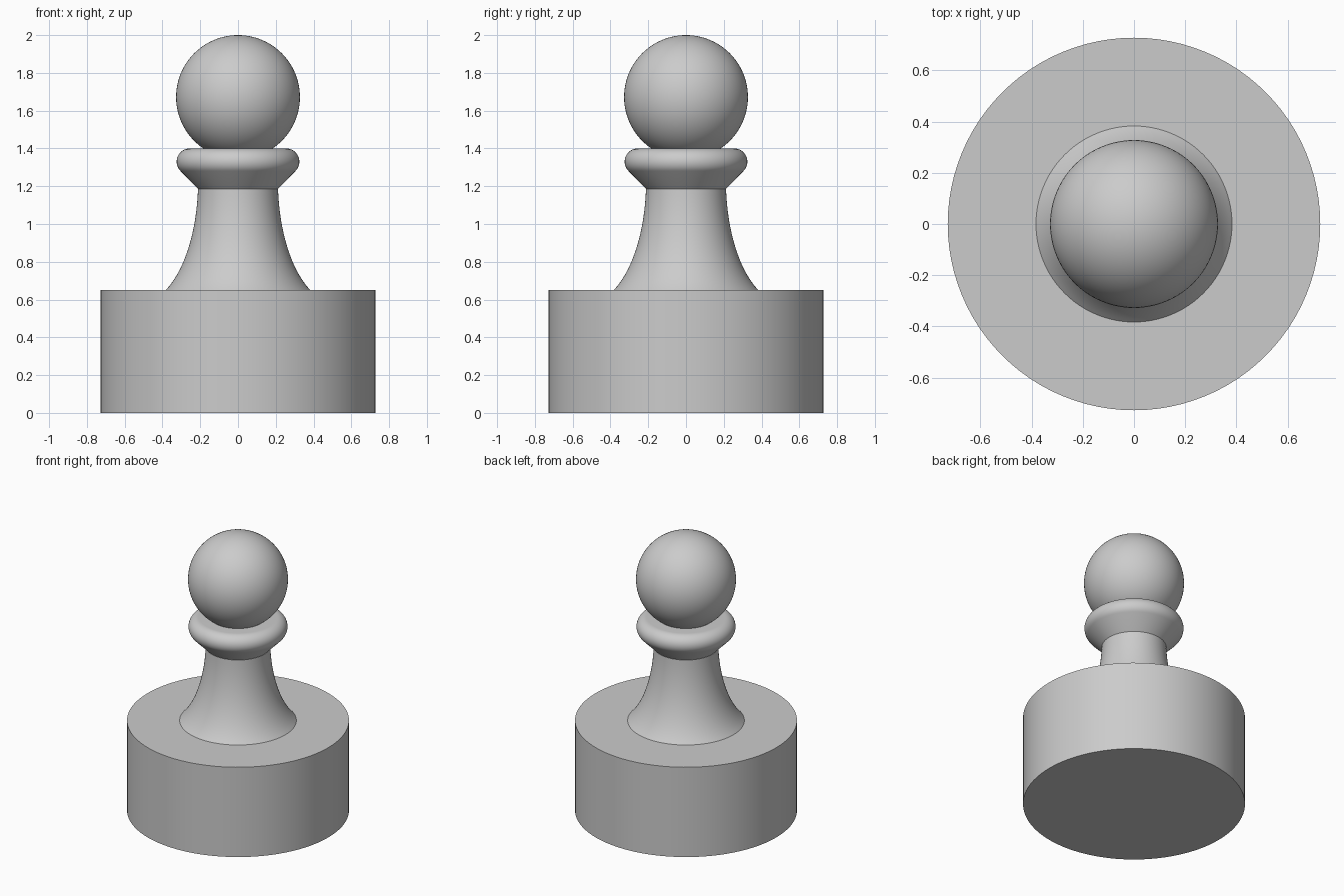
import bpy, bmesh, math
from mathutils import Vector
from mathutils.geometry import interpolate_bezier

if "Cube" in bpy.data.objects:
    bpy.data.objects.remove(bpy.data.objects["Cube"])

SEGMENTS = 96

grey = bpy.data.materials.new("plain grey")
grey.diffuse_color = (0.6, 0.6, 0.6, 1.0)
grey.use_nodes = True
grey.node_tree.nodes["Principled BSDF"].inputs["Base Color"].default_value = grey.diffuse_color


def lathe(name, profile):
    """Revolve a (radius, height) profile about the z axis."""
    bm = bmesh.new()
    verts = [bm.verts.new((r, 0, z)) for r, z in profile]
    edges = [bm.edges.new(pair) for pair in zip(verts, verts[1:])]
    bmesh.ops.spin(bm, geom=verts + edges, cent=(0, 0, 0), axis=(0, 0, 1),
                   angle=math.tau, steps=SEGMENTS, use_duplicate=False)
    bmesh.ops.remove_doubles(bm, verts=bm.verts, dist=1e-5)
    bmesh.ops.recalc_face_normals(bm, faces=bm.faces)
    mesh = bpy.data.meshes.new(name)
    bm.to_mesh(mesh)
    bm.free()
    obj = bpy.data.objects.new(name, mesh)
    bpy.context.collection.objects.link(obj)
    mesh.materials.append(grey)
    bpy.ops.object.select_all(action='DESELECT')
    obj.select_set(True)
    bpy.context.view_layer.objects.active = obj
    bpy.ops.object.shade_smooth_by_angle(angle=math.radians(30))
    return obj


# Wide drum base
lathe("base", [(0, 0), (0.728, 0), (0.728, 0.65), (0, 0.65)])

# Flared stem, steep at the neck and sweeping out at the foot
flare = interpolate_bezier(Vector((0.383, 0.65)), Vector((0.287, 0.75)),
                           Vector((0.22, 0.95)), Vector((0.212, 1.185)), 24)
lathe("stem", [(0, 0.65)] + [(p.x, p.y) for p in flare] + [(0, 1.185)])

# Collar: 45 degree underside running into a rounded rim and a flat top
rim = []
for i in range(17):
    a = math.radians(-45 + 135 * i / 16)
    rim.append((0.255 + 0.07 * math.cos(a), 1.33 + 0.07 * math.sin(a)))
lathe("collar", [(0, 1.185), (0.21, 1.185)] + rim + [(0, 1.40)])

# Ball head
bpy.ops.mesh.primitive_uv_sphere_add(segments=SEGMENTS, ring_count=48,
                                     radius=0.328, location=(0, 0, 1.672))
head = bpy.context.object
head.name = "head"
head.data.materials.append(grey)
bpy.ops.object.shade_smooth()
